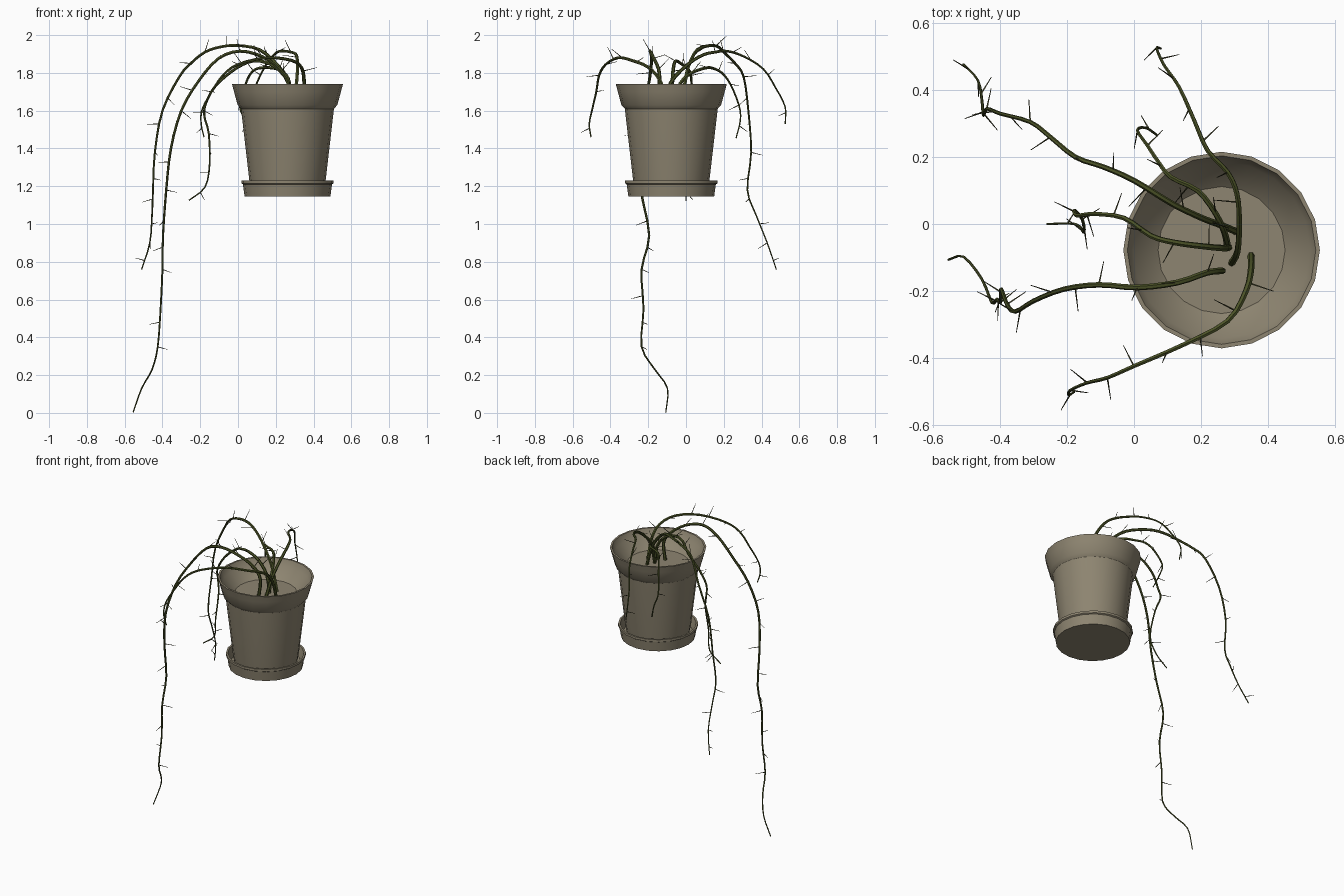
import bpy, bmesh, math, random
from mathutils import Vector

if "Cube" in bpy.data.objects:
    bpy.data.objects.remove(bpy.data.objects["Cube"])

random.seed(4)
PX, PY = 0.262, -0.078      # pot axis


def material(name, rgb):
    m = bpy.data.materials.new(name)
    m.diffuse_color = (*rgb, 1)
    m.use_nodes = True
    m.node_tree.nodes["Principled BSDF"].inputs["Base Color"].default_value = m.diffuse_color
    return m


CLAY = material("clay", (0.27, 0.235, 0.165))
STEM = material("stem_green", (0.07, 0.085, 0.02))
THORN = material("thorn_dark", (0.05, 0.05, 0.02))


def add(name, mesh, mat):
    mesh.materials.clear()
    mesh.materials.append(mat)
    mesh.shade_smooth()
    mesh.set_sharp_from_angle(angle=math.radians(35))
    o = bpy.data.objects.new(name, mesh)
    bpy.context.collection.objects.link(o)
    return o


def lathe(name, profile, mat, n=20):
    """Revolve (radius, z) points round the pot axis; radius 0 closes it."""
    bm = bmesh.new()
    rings = []
    for r, z in profile:
        k = 1 if r == 0 else n
        rings.append([bm.verts.new((PX + r * math.cos(math.tau * i / n),
                                    PY + r * math.sin(math.tau * i / n), z))
                      for i in range(k)])
    for a, b in zip(rings, rings[1:]):
        for i in range(n):
            j = (i + 1) % n
            q = [a[i % len(a)], a[j % len(a)], b[j % len(b)], b[i % len(b)]]
            bm.faces.new(list(dict.fromkeys(q)))
    bmesh.ops.recalc_face_normals(bm, faces=bm.faces)
    me = bpy.data.meshes.new(name)
    bm.to_mesh(me)
    bm.free()
    return add(name, me, mat)


def smooth_path(pts, steps=3):
    """Catmull-Rom samples through the points."""
    p = [Vector(q) for q in pts]
    p = [2 * p[0] - p[1]] + p + [2 * p[-1] - p[-2]]
    out = []
    for a, b, c, d in zip(p, p[1:], p[2:], p[3:]):
        for s in range(steps):
            t = s / steps
            out.append(0.5 * (2 * b + (c - a) * t + (2 * a - 5 * b + 4 * c - d) * t * t
                              + (3 * b - a - 3 * c + d) * t ** 3))
    return out + [p[-2]]


def stem(name, pts):
    path = smooth_path(pts)
    # tapering tube
    cu = bpy.data.curves.new(name, 'CURVE')
    cu.dimensions = '3D'
    cu.bevel_depth = 0.0105
    cu.bevel_resolution = 1
    cu.use_fill_caps = True
    sp = cu.splines.new('POLY')
    sp.points.add(len(path) - 1)
    for i, v in enumerate(path):
        sp.points[i].co = (*v, 1)
        sp.points[i].radius = 1 - 0.68 * i / (len(path) - 1)
    tmp = bpy.data.objects.new("tmp", cu)
    bpy.context.collection.objects.link(tmp)
    me = bpy.data.meshes.new_from_object(tmp)
    bpy.data.objects.remove(tmp)
    add(name, me, STEM)
    # thin thorns spaced along the stem
    bm = bmesh.new()
    run, turn = 0.0, random.uniform(0, 6)
    for i in range(3, len(path) - 1):
        run += (path[i] - path[i - 1]).length
        if run < 0.1 or path[i].z < 0.25:
            continue
        run = 0
        t = (path[i + 1] - path[i - 1]).normalized()
        side = t.cross(Vector((0.3, 1, 0.2))).normalized()
        turn += 2.2 + random.uniform(-0.4, 0.4)
        d = side * math.cos(turn) + t.cross(side) * math.sin(turn)
        if d.z < 0 and path[i].z > 1.7:
            d.z *= -0.8
        d = (d + 0.2 * t).normalized()
        e = d.orthogonal().normalized()
        f = d.cross(e)
        tip = path[i] + d * (0.085 - 0.03 * i / len(path))
        tip.z = min(tip.z, 2.0)
        base = [bm.verts.new(path[i] + 0.003 * (e * math.cos(k * 2.094) + f * math.sin(k * 2.094)))
                for k in range(3)]
        end = [bm.verts.new(tip + (v.co - path[i]) * 0.4) for v in base]
        for k in range(3):
            bm.faces.new((base[k], base[k - 2], end[k - 2], end[k]))
        bm.faces.new(end)
    bmesh.ops.recalc_face_normals(bm, faces=bm.faces)
    me = bpy.data.meshes.new(name + "_thorns")
    bm.to_mesh(me)
    bm.free()
    add(name + "_thorns", me, THORN)


# Pot with rim and shallow inner floor
lathe("pot", [(0, 1.17), (0.192, 1.17), (0.202, 1.23), (0.246, 1.61), (0.264, 1.63),
              (0.283, 1.70), (0.294, 1.742), (0.282, 1.742), (0.265, 1.70),
              (0.19, 1.635), (0, 1.635)], CLAY)
# Saucer
lathe("saucer", [(0, 1.145), (0.227, 1.145), (0.236, 1.21), (0.244, 1.215), (0.244, 1.23),
                 (0.232, 1.23), (0.215, 1.165), (0, 1.165)], CLAY)

# Trailing stems
stem("front_stem", [(.35, -.09, 1.62), (.35, -.135, 1.755), (.335, -.2, 1.83), (.28, -.29, 1.867),
                    (.15, -.36, 1.88), (.0, -.425, 1.845), (-.08, -.46, 1.787),
                    (-.14, -.475, 1.70), (-.19, -.497, 1.605), (-.195, -.512, 1.53),
                    (-.18, -.503, 1.46)])
stem("back_stem", [(.29, -.12, 1.62), (.31, -.08, 1.75), (.315, .01, 1.845), (.308, .09, 1.895),
                   (.28, .155, 1.91), (.22, .22, 1.915), (.18, .31, 1.885), (.135, .41, 1.82),
                   (.09, .475, 1.72), (.068, .525, 1.62), (.08, .525, 1.53)])
stem("back_left_stem", [(.31, -.025, 1.62), (.265, -.005, 1.75), (.21, .015, 1.84),
                        (.115, .06, 1.922), (0, .13, 1.945), (-.09, .17, 1.938),
                        (-.175, .20, 1.91), (-.25, .26, 1.85), (-.31, .305, 1.78),
                        (-.40, .33, 1.60), (-.44, .345, 1.38), (-.45, .325, 1.18),
                        (-.455, .37, 1.05), (-.467, .43, .9), (-.51, .478, .76)])
stem("long_stem", [(.25, -.14, 1.62), (.265, -.14, 1.745), (.22, -.145, 1.82), (.13, -.175, 1.885),
                   (.01, -.19, 1.915), (-.105, -.182, 1.875), (-.21, -.195, 1.755),
                   (-.3, -.23, 1.6), (-.355, -.262, 1.4), (-.38, -.24, 1.18),
                   (-.397, -.195, .94), (-.40, -.235, .76), (-.41, -.225, .55),
                   (-.425, -.235, .35), (-.455, -.165, .23), (-.51, -.098, .13),
                   (-.555, -.107, .003)])
stem("left_stem", [(.285, -.07, 1.62), (.265, -.072, 1.75), (.2, -.066, 1.83), (.12, -.055, 1.862),
                   (.05, -.035, 1.855), (-.03, .018, 1.81), (-.12, .03, 1.73),
                   (-.17, .025, 1.64), (-.178, .04, 1.57), (-.155, .015, 1.48),
                   (-.15, -.025, 1.32), (-.175, 0, 1.195), (-.26, 0, 1.125)])
stem("short_back_stem", [(.28, -.07, 1.62), (.272, -.03, 1.745), (.245, .03, 1.80),
                         (.19, .10, 1.825), (.11, .14, 1.825), (.07, .19, 1.80),
                         (.04, .235, 1.74), (.01, .28, 1.63), (.035, .288, 1.55),
                         (.07, .265, 1.455)])
